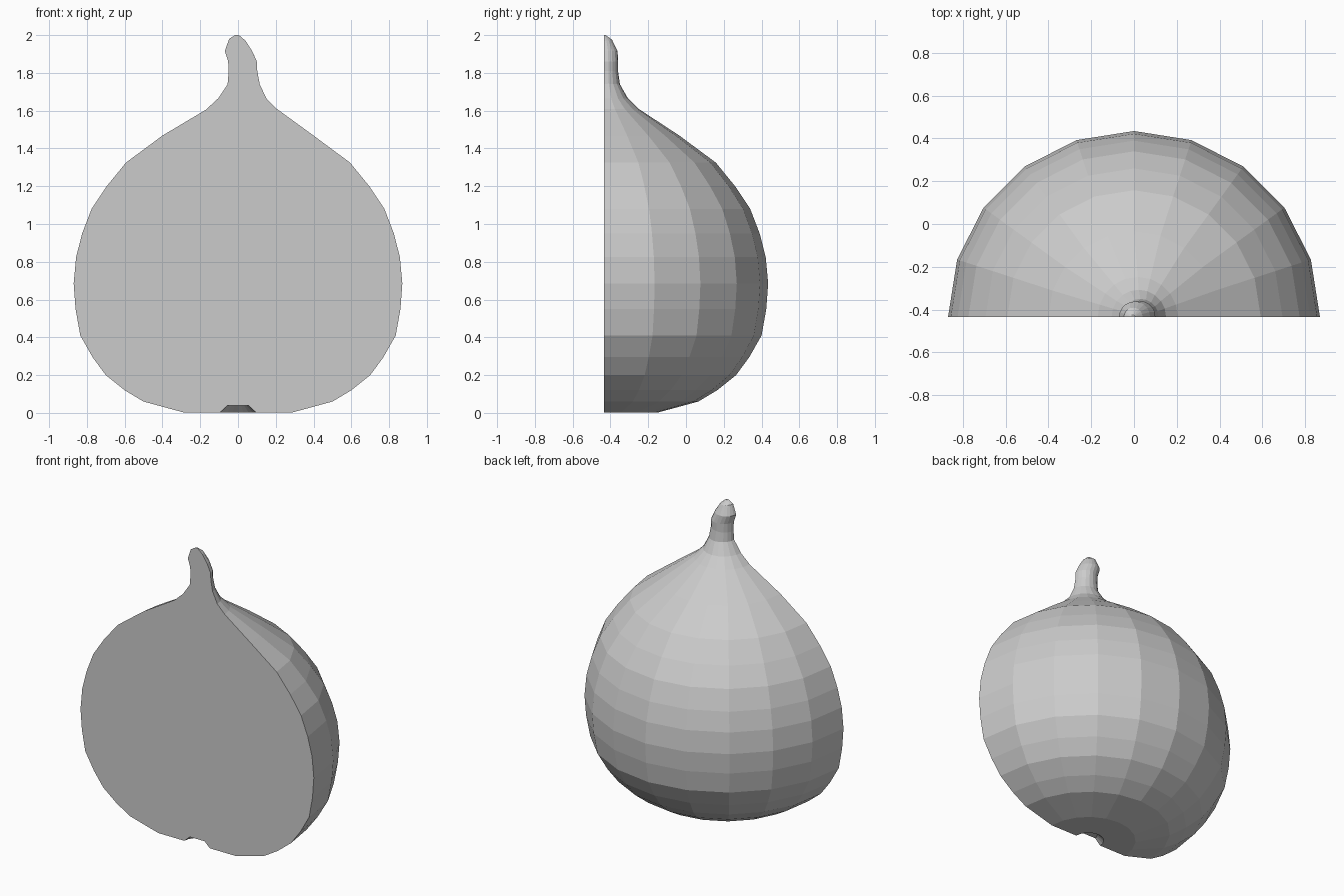
import bpy, bmesh, math

if "Cube" in bpy.data.objects:
    bpy.data.objects.remove(bpy.data.objects["Cube"])

SEGS = 10            # facets over the half turn
CUT_Y = -0.435       # plane of the flat cut face

# Body profile: (radius, height), from the base dimple upward
body = [(0.055, 0.04), (0.095, 0.003), (0.29, 0.003), (0.50, 0.06), (0.60, 0.12),
        (0.70, 0.20), (0.77, 0.295), (0.835, 0.41), (0.86, 0.55), (0.87, 0.685),
        (0.857, 0.825), (0.825, 0.95), (0.775, 1.08), (0.695, 1.20),
        (0.593, 1.325), (0.40, 1.468)]
rings = [(-r, z, r, z) for r, z in body]

# Bent stem: left x, left z, right x, right z of each tilted ring
rings += [(-0.17, 1.605, 0.205, 1.61), (-0.105, 1.665, 0.15, 1.665),
          (-0.055, 1.74, 0.115, 1.74), (-0.05, 1.80, 0.102, 1.81),
          (-0.052, 1.86, 0.10, 1.86), (-0.07, 1.915, 0.075, 1.915),
          (-0.047, 1.98, 0.04, 1.97), (-0.015, 2.0, 0.005, 2.0)]

bm = bmesh.new()
grid = []
for xl, zl, xr, zr in rings:
    row = []
    for i in range(SEGS + 1):
        a = math.pi * i / SEGS
        t = (1 - math.cos(a)) / 2
        row.append(bm.verts.new((xr + (xl - xr) * t,
                                 CUT_Y + math.sin(a) * (xr - xl) / 2,
                                 zr + (zl - zr) * t)))
    grid.append(row)

# Outer skin
for lo, hi in zip(grid, grid[1:]):
    for i in range(SEGS):
        bm.faces.new((lo[i], lo[i + 1], hi[i + 1], hi[i]))

# Dimple roof, stem tip and flat cut face
bm.faces.new(grid[0])
bm.faces.new(grid[-1])
bm.faces.new([r[0] for r in grid] + [r[-1] for r in reversed(grid)])
bmesh.ops.recalc_face_normals(bm, faces=bm.faces)

mesh = bpy.data.meshes.new("half_fruit")
bm.to_mesh(mesh)
bm.free()
bpy.context.collection.objects.link(bpy.data.objects.new("half_fruit", mesh))
